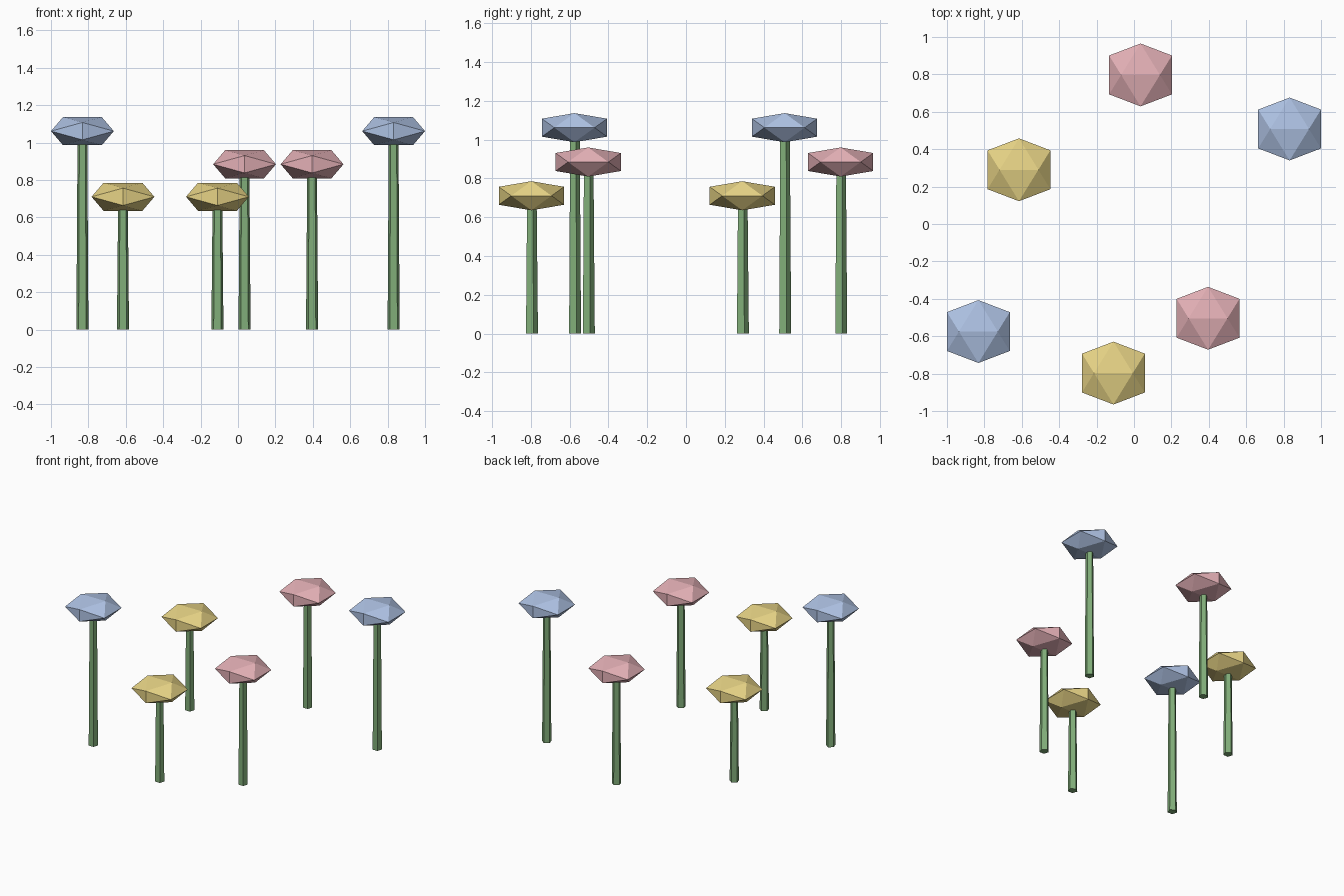
import bpy, bmesh, math
from mathutils import Vector

if "Cube" in bpy.data.objects:
    bpy.data.objects.remove(bpy.data.objects["Cube"])

PHI = (1 + math.sqrt(5)) / 2
HEAD_W, HEAD_H = 0.168, 0.075      # half width and half height of a flower head
STEM_BOTTOM, STEM_TOP, SIDES = 0.034, 0.027, 5


def material(name, rgb):
    m = bpy.data.materials.new(name)
    m.diffuse_color = [(c / 255) ** 2.2 for c in rgb] + [1]
    m.use_nodes = True
    m.node_tree.nodes["Principled BSDF"].inputs["Base Color"].default_value = m.diffuse_color
    return m


def finish(bm, name, loc, mat):
    bmesh.ops.recalc_face_normals(bm, faces=bm.faces)
    mesh = bpy.data.meshes.new(name)
    bm.to_mesh(mesh)
    bm.free()
    mesh.materials.append(mat)
    ob = bpy.data.objects.new(name, mesh)
    ob.location = loc
    bpy.context.collection.objects.link(ob)


# Flattened icosahedron with a level edge on top
def flower_head(name, loc, mat):
    bm = bmesh.new()
    for a in (-1, 1):
        for b in (-PHI, PHI):
            for p in ((a, 0, b), (0, b, a), (b, a, 0)):
                v = Vector(p) / PHI
                bm.verts.new((v.x * HEAD_W, v.y * HEAD_W, v.z * HEAD_H))
    bmesh.ops.convex_hull(bm, input=bm.verts)
    finish(bm, name, loc, mat)


# Tapered five-sided stem, corner towards the back
def stem(name, loc, height, mat):
    bm = bmesh.new()
    rings = []
    for r, z in ((STEM_BOTTOM, 0), (STEM_TOP, height)):
        angles = [math.tau * i / SIDES for i in range(SIDES)]
        rings.append([bm.verts.new((r * math.sin(t), r * math.cos(t), z)) for t in angles])
    low, top = rings
    for i in range(SIDES):
        j = (i + 1) % SIDES
        bm.faces.new((low[i], low[j], top[j], top[i]))
    bm.faces.new(low)
    bm.faces.new(top)
    finish(bm, name, loc, mat)


green = material("stem_green", (128, 172, 120))
blue = material("petal_blue", (172, 192, 226))
pink = material("petal_pink", (226, 174, 180))
yellow = material("petal_yellow", (230, 210, 132))

# Flowers: x, y, head height, colour
flowers = [
    (-0.832, -0.575, 1.061, blue),
    (0.832, 0.508, 1.061, blue),
    (0.035, 0.797, 0.884, pink),
    (0.396, -0.504, 0.884, pink),
    (-0.615, 0.290, 0.710, yellow),
    (-0.110, -0.797, 0.710, yellow),
]
for n, (x, y, h, mat) in enumerate(flowers, 1):
    stem(f"flower_stem_{n}", (x, y, 0), h, green)
    flower_head(f"flower_head_{n}", (x, y, h), mat)
